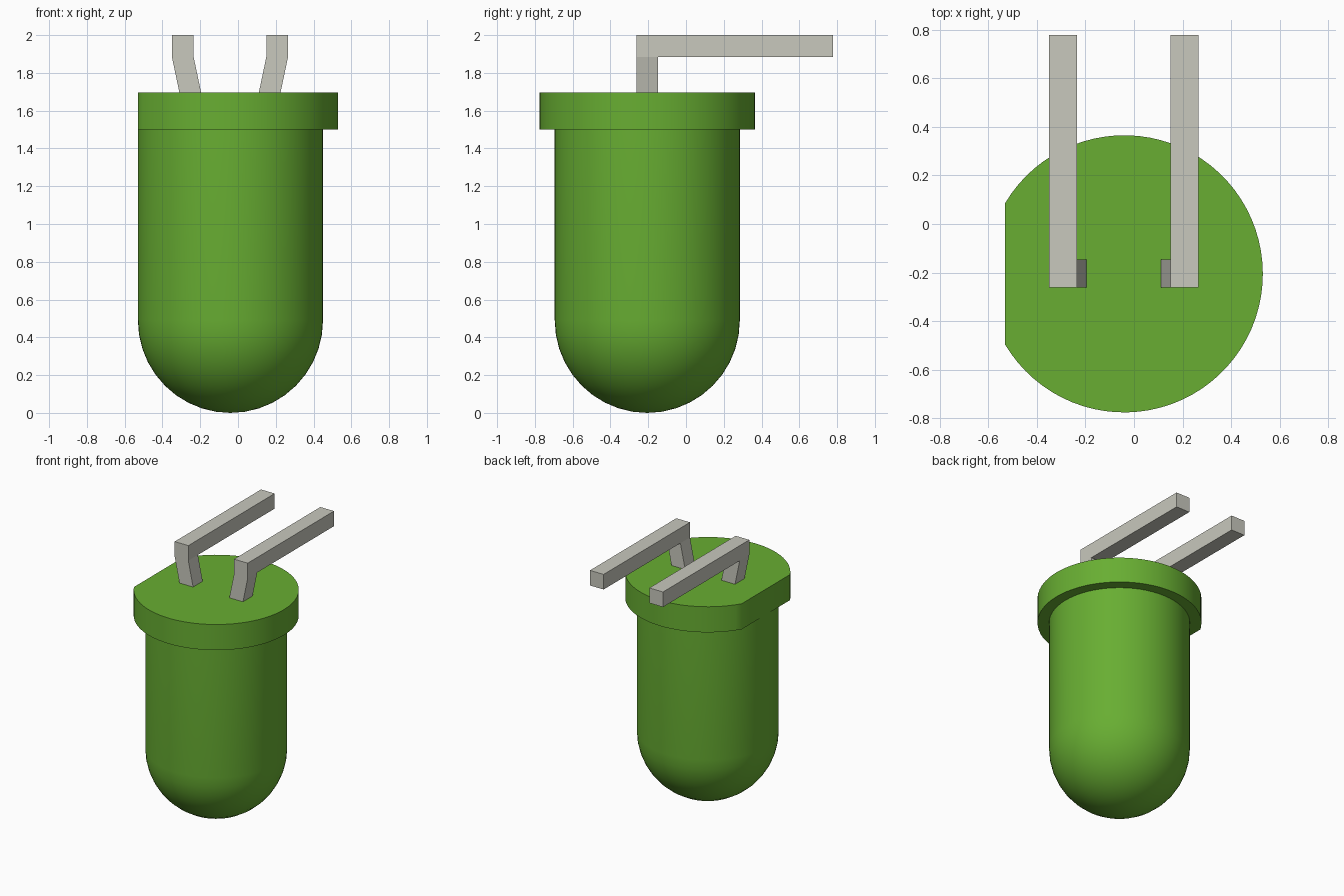
import bpy, bmesh, math

if "Cube" in bpy.data.objects:
    bpy.data.objects.remove(bpy.data.objects["Cube"])

CX, CY = -0.04, -0.205          # axis of the bulb
R_BODY, R_RIM = 0.49, 0.57
Z_RIM, Z_RIM_TOP = 1.5, 1.695
SEG = 64


def material(name, rgb):
    m = bpy.data.materials.new(name)
    m.diffuse_color = (*rgb, 1)
    m.use_nodes = True
    m.node_tree.nodes["Principled BSDF"].inputs["Base Color"].default_value = m.diffuse_color
    return m


green = material("green_plastic", (0.138, 0.423, 0.032))
metal = material("grey_metal", (0.58, 0.58, 0.51))


def finish(bm, name, mat, smooth=False):
    bmesh.ops.recalc_face_normals(bm, faces=bm.faces)
    me = bpy.data.meshes.new(name)
    bm.to_mesh(me)
    bm.free()
    me.materials.append(mat)
    ob = bpy.data.objects.new(name, me)
    bpy.context.collection.objects.link(ob)
    if smooth:
        bpy.ops.object.select_all(action='DESELECT')
        ob.select_set(True)
        bpy.context.view_layer.objects.active = ob
        bpy.ops.object.shade_smooth_by_angle(angle=math.radians(35))
    return ob


# Bulb body: rounded dome at the bottom, straight wall up to the rim
bm = bmesh.new()
profile = [(R_BODY * math.sin(a), R_BODY * (1 - math.cos(a)))
           for a in (math.pi / 2 * i / 10 for i in range(11))]
profile.append((R_BODY, Z_RIM))
verts = [bm.verts.new((CX + r, CY, z)) for r, z in profile]
edges = [bm.edges.new(p) for p in zip(verts, verts[1:])]
bmesh.ops.spin(bm, geom=verts + edges, cent=(CX, CY, 0), axis=(0, 0, 1),
               angle=2 * math.pi, steps=SEG, use_merge=True)
bmesh.ops.remove_doubles(bm, verts=bm.verts, dist=1e-5)
finish(bm, "bulb_body", green, True)

# Rim: disc with one side cut flat on the left
bm = bmesh.new()
half = math.pi - math.acos(R_BODY / R_RIM)
outline = []
for i in range(SEG + 1):
    a = -half + 2 * half * i / SEG
    outline.append(bm.verts.new((CX + R_RIM * math.cos(a), CY + R_RIM * math.sin(a), Z_RIM)))
face = bm.faces.new(outline)
ext = bmesh.ops.extrude_face_region(bm, geom=[face], use_keep_orig=True)
bmesh.ops.translate(bm, vec=(0, 0, Z_RIM_TOP - Z_RIM),
                    verts=[v for v in ext["geom"] if isinstance(v, bmesh.types.BMVert)])
finish(bm, "rim", green, True)


# Leads: splayed post, then a right-angle arm running to the back
def lead(name, side):
    y0, y1, y_end, hw = -0.262, -0.147, 0.777, 0.0575
    bm = bmesh.new()
    rings = []
    for off, z in ((0.208, 1.685), (0.25, 1.885), (0.25, 2.0)):
        x = CX - 0.0025 + side * off
        rings.append([bm.verts.new((x + dx, y, z)) for dx, y in
                      ((-hw, y0), (hw, y0), (hw, y1), (-hw, y1))])
    bm.faces.new(rings[0])
    bm.faces.new(rings[2])
    for lo, hi in zip(rings, rings[1:]):
        for i in range(4):
            j = (i + 1) % 4
            f = bm.faces.new((lo[i], lo[j], hi[j], hi[i]))
            if i == 2:
                back = f            # upper back face, the arm grows from here
    ext = bmesh.ops.extrude_discrete_faces(bm, faces=[back])
    bmesh.ops.translate(bm, vec=(0, y_end - y1, 0), verts=ext["faces"][0].verts)
    finish(bm, name, metal)


lead("left_lead", -1)
lead("right_lead", 1)
